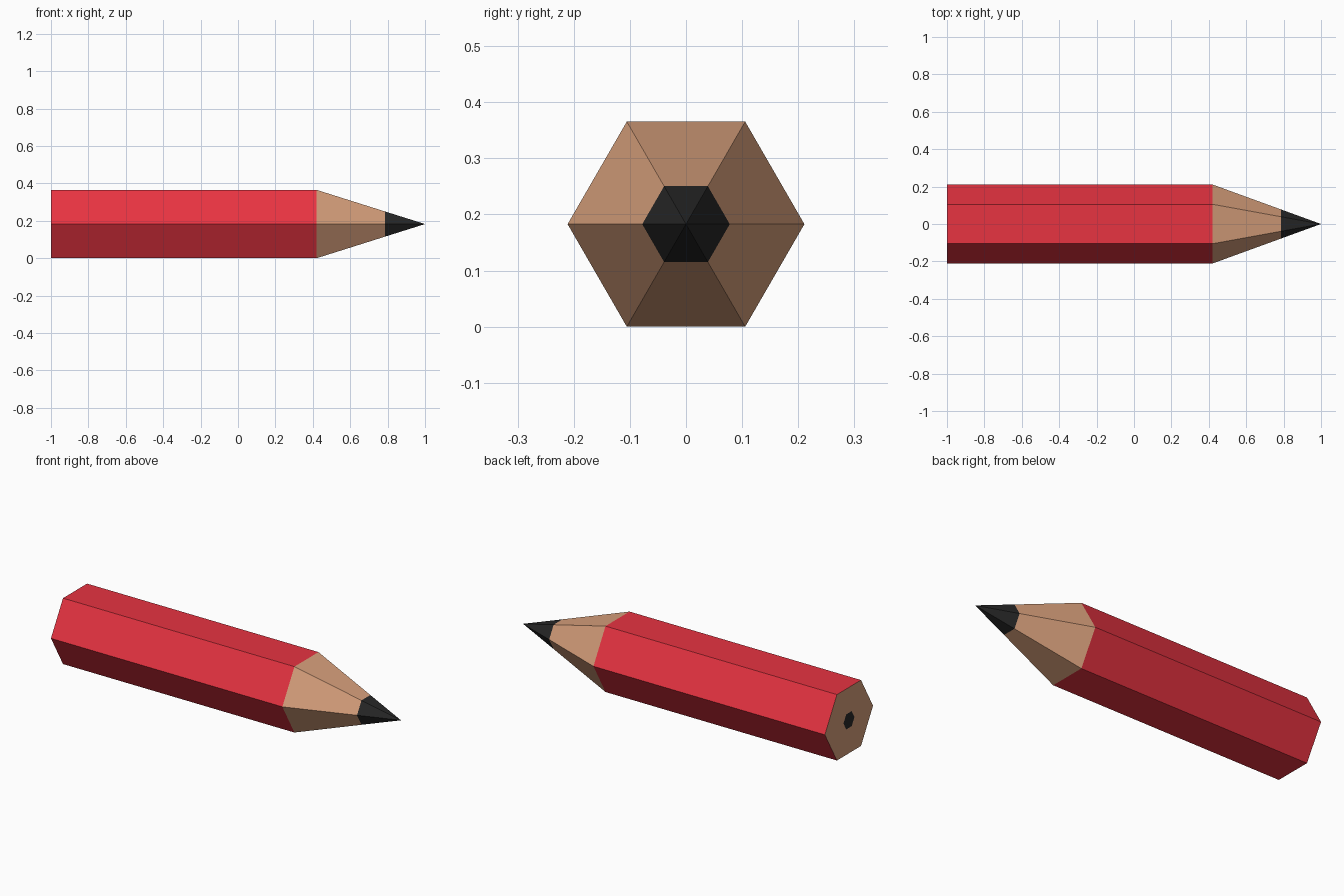
import bpy, bmesh
from math import cos, sin, pi

if "Cube" in bpy.data.objects:
    bpy.data.objects.remove(bpy.data.objects["Cube"])

SIDES = 6
R = 0.211                       # corner radius of the hexagonal barrel
CZ = R * cos(pi / SIDES)        # axis height, so a flat side rests on z = 0


def material(name, rgb):
    m = bpy.data.materials.new(name)
    m.diffuse_color = (*rgb, 1.0)
    m.use_nodes = True
    m.node_tree.nodes["Principled BSDF"].inputs["Base Color"].default_value = m.diffuse_color
    return m


RED = material("red_paint", (0.80, 0.033, 0.053))
WOOD = material("bare_wood", (0.68, 0.35, 0.20))
LEAD = material("dark_lead", (0.02, 0.02, 0.02))


def hex_band(name, start, end, mat):
    """Hexagonal band between two (x, radius) profile points."""
    bm = bmesh.new()
    rings = []
    for x, r in (start, end):
        rings.append([bm.verts.new((x, r * cos(2 * pi * i / SIDES),
                                    r * sin(2 * pi * i / SIDES)))
                      for i in range(SIDES)])
    a, b = rings
    for i in range(SIDES):
        j = (i + 1) % SIDES
        bm.faces.new((a[i], a[j], b[j], b[i]))
    bmesh.ops.remove_doubles(bm, verts=bm.verts[:], dist=1e-5)
    mesh = bpy.data.meshes.new(name)
    bm.to_mesh(mesh)
    bm.free()
    mesh.materials.append(mat)
    obj = bpy.data.objects.new(name, mesh)
    obj.location.z = CZ
    bpy.context.collection.objects.link(obj)


# Profile along the axis, from the blunt end to the point
centre, core, rim = (-1, 0), (-1, 0.048), (-1, R)
shoulder, lead_edge, point = (0.42, R), (0.785, 0.078), (1, 0)

hex_band("lead_core_end", centre, core, LEAD)
hex_band("wood_end", core, rim, WOOD)
hex_band("painted_barrel", rim, shoulder, RED)
hex_band("sharpened_wood", shoulder, lead_edge, WOOD)
hex_band("lead_tip", lead_edge, point, LEAD)
